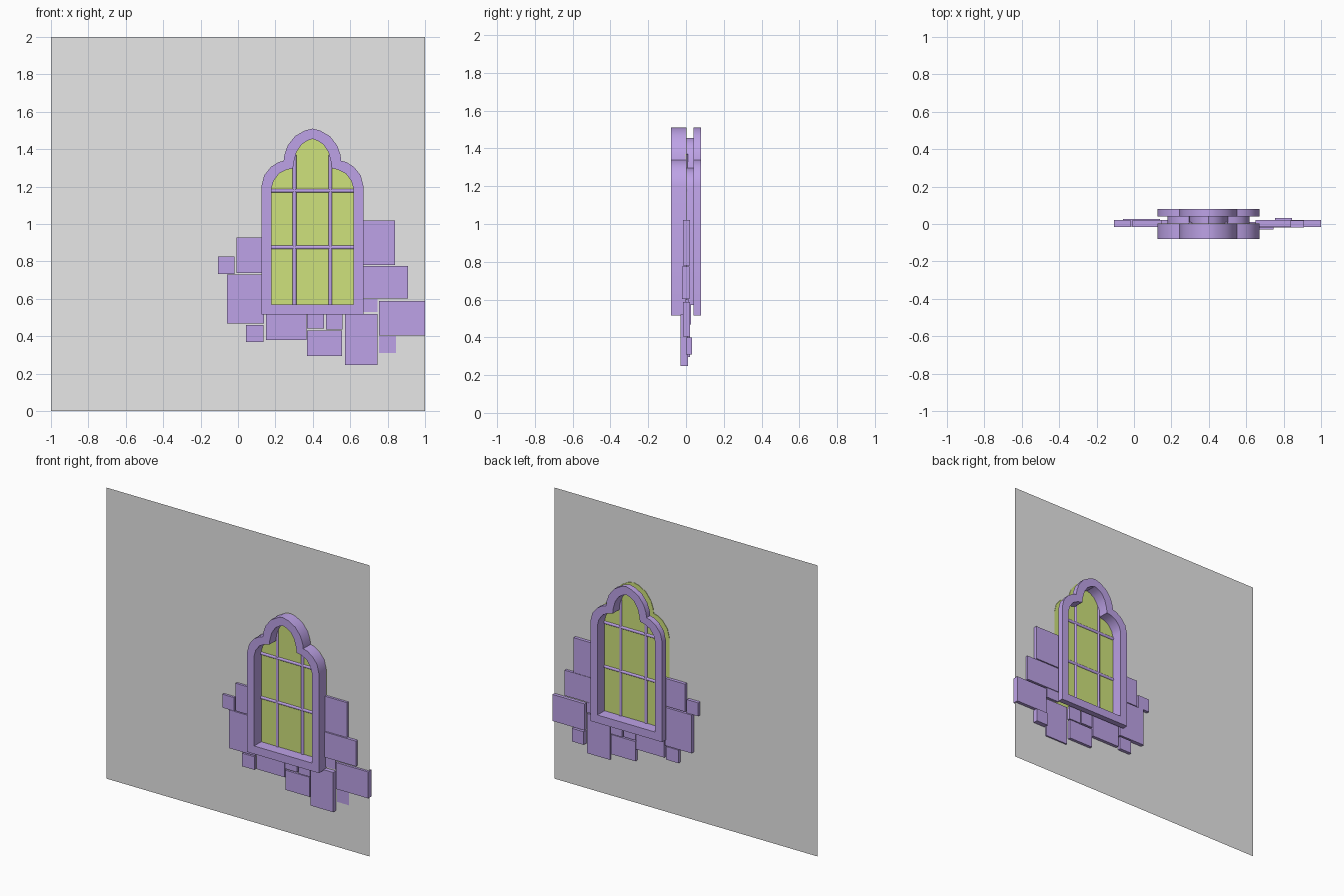
import bpy
import bmesh

default_cube = bpy.data.objects.get("Cube")
if default_cube:
    bpy.data.objects.remove(default_cube, do_unlink=True)

CENTRE_X = 0.398


def make_material(name, colour):
    material = bpy.data.materials.new(name)
    material.use_nodes = True
    material.diffuse_color = (*colour, 1)
    shader = material.node_tree.nodes["Principled BSDF"]
    shader.inputs["Base Color"].default_value = (*colour, 1)
    return material


purple = make_material("purple stone", (0.52, 0.37, 0.81))
green = make_material("green glass", (0.62, 0.76, 0.20))
grey = make_material("grey plaster", (0.80, 0.80, 0.80))


def finish(name, bm, material, smooth=False, orient=True):
    if orient:
        bmesh.ops.recalc_face_normals(bm, faces=bm.faces)
    mesh = bpy.data.meshes.new(name)
    bm.to_mesh(mesh)
    bm.free()
    mesh.materials.append(material)
    obj = bpy.data.objects.new(name, mesh)
    bpy.context.collection.objects.link(obj)
    if smooth:
        bpy.ops.object.select_all(action="DESELECT")
        obj.select_set(True)
        bpy.context.view_layer.objects.active = obj
        bpy.ops.object.shade_smooth_by_angle(angle=0.6)
    return obj


def mirrored_outline(half):
    """Closed outline from half widths and heights, ending at the apex."""
    right = [(CENTRE_X + w, z) for w, z in half]
    left = [(CENTRE_X - w, z) for w, z in reversed(half[:-1])]
    return right + left


def add_loop(bm, outline, y):
    return [bm.verts.new((x, y, z)) for x, z in outline]


def bridge(bm, a, b):
    for i in range(len(a)):
        j = (i + 1) % len(a)
        bm.faces.new((a[i], a[j], b[j], b[i]))


def arch_ring(name, outer, inner, front, back):
    bm = bmesh.new()
    loops = [add_loop(bm, outer, front), add_loop(bm, outer, back),
             add_loop(bm, inner, back), add_loop(bm, inner, front)]
    for i in range(4):
        bridge(bm, loops[i], loops[(i + 1) % 4])
    return finish(name, bm, purple, smooth=True)


def box(name, x0, x1, z0, z1, y0, y1, material):
    bm = bmesh.new()
    bmesh.ops.create_cube(bm, size=1)
    for v in bm.verts:
        v.co.x = x1 if v.co.x > 0 else x0
        v.co.y = y1 if v.co.y > 0 else y0
        v.co.z = z1 if v.co.z > 0 else z0
    return finish(name, bm, material)


def bar(name, x, z, length, horizontal):
    bpy.ops.mesh.primitive_cylinder_add(
        vertices=8, radius=0.011, depth=length, location=(x, 0, z),
        rotation=(0, 1.5708 if horizontal else 0, 0))
    obj = bpy.context.object
    obj.name = name
    obj.data.materials.append(purple)
    bpy.ops.object.shade_smooth_by_angle(angle=0.9)


# Three-lobed arch outlines
outer = mirrored_outline([
    (.273, .515), (.273, 1.2), (.258, 1.26), (.222, 1.305), (.183, 1.33),
    (.154, 1.338), (.15, 1.37), (.132, 1.42), (.093, 1.47), (.04, 1.5),
    (0, 1.51)])
inner = mirrored_outline([
    (.219, .57), (.219, 1.19), (.208, 1.23), (.178, 1.27), (.138, 1.29),
    (.104, 1.297), (.1, 1.33), (.085, 1.385), (.058, 1.425), (.028, 1.445),
    (0, 1.455)])

# Wall sheet
bm = bmesh.new()
corners = [(-1, 0), (1, 0), (1, 2), (-1, 2)]
bm.faces.new(add_loop(bm, corners, 0))
finish("wall", bm, grey, orient=False)

# Window frame on both sides, joined by the lining
arch_ring("front_frame", outer, inner, -0.08, 0)
arch_ring("back_frame", outer, inner, 0.04, 0.08)
bm = bmesh.new()
bridge(bm, add_loop(bm, inner, 0), add_loop(bm, inner, 0.04))
finish("frame_lining", bm, purple, smooth=True)

# Glass pane
bm = bmesh.new()
front, back = add_loop(bm, outer, -0.003), add_loop(bm, outer, 0.003)
bridge(bm, front, back)
bm.faces.new(front)
bm.faces.new(list(reversed(back)))
finish("glass_pane", bm, green)

# Glazing bars
for side, offset in (("right", -0.096), ("left", 0.096)):
    bar(side + "_upright_bar", CENTRE_X + offset, 0.97, 0.8, False)
for level, z in (("lower", 0.875), ("upper", 1.178)):
    bar(level + "_cross_bar", CENTRE_X, z, 0.44, True)

# Scattered stone blocks: x range, z range, y range
MID = (-0.016, 0.022)
blocks = [
    ((-.108, -.02), (.733, .825), MID),
    ((-.007, .15), (.737, .927), MID),
    ((-.06, .14), (.467, .73), (-.014, .026)),
    ((.042, .135), (.37, .46), MID),
    ((.15, .365), (.38, .53), MID),
    ((.37, .46), (.44, .53), MID),
    ((.37, .555), (.295, .43), (-.014, .02)),
    ((.47, .56), (.435, .53), MID),
    ((.572, .745), (.247, .52), (-.03, .01)),
    ((.65, .745), (.53, .6), (-.006, .016)),
    ((.65, .84), (.78, 1.02), MID),
    ((.65, .91), (.602, .776), (-.02, .018)),
    ((.755, 1), (.405, .587), MID),
    ((.755, .845), (.31, .4), (-.001, .033)),
]
for i, (xs, zs, ys) in enumerate(blocks):
    box(f"stone_block_{i + 1}", *xs, *zs, *ys, purple)
